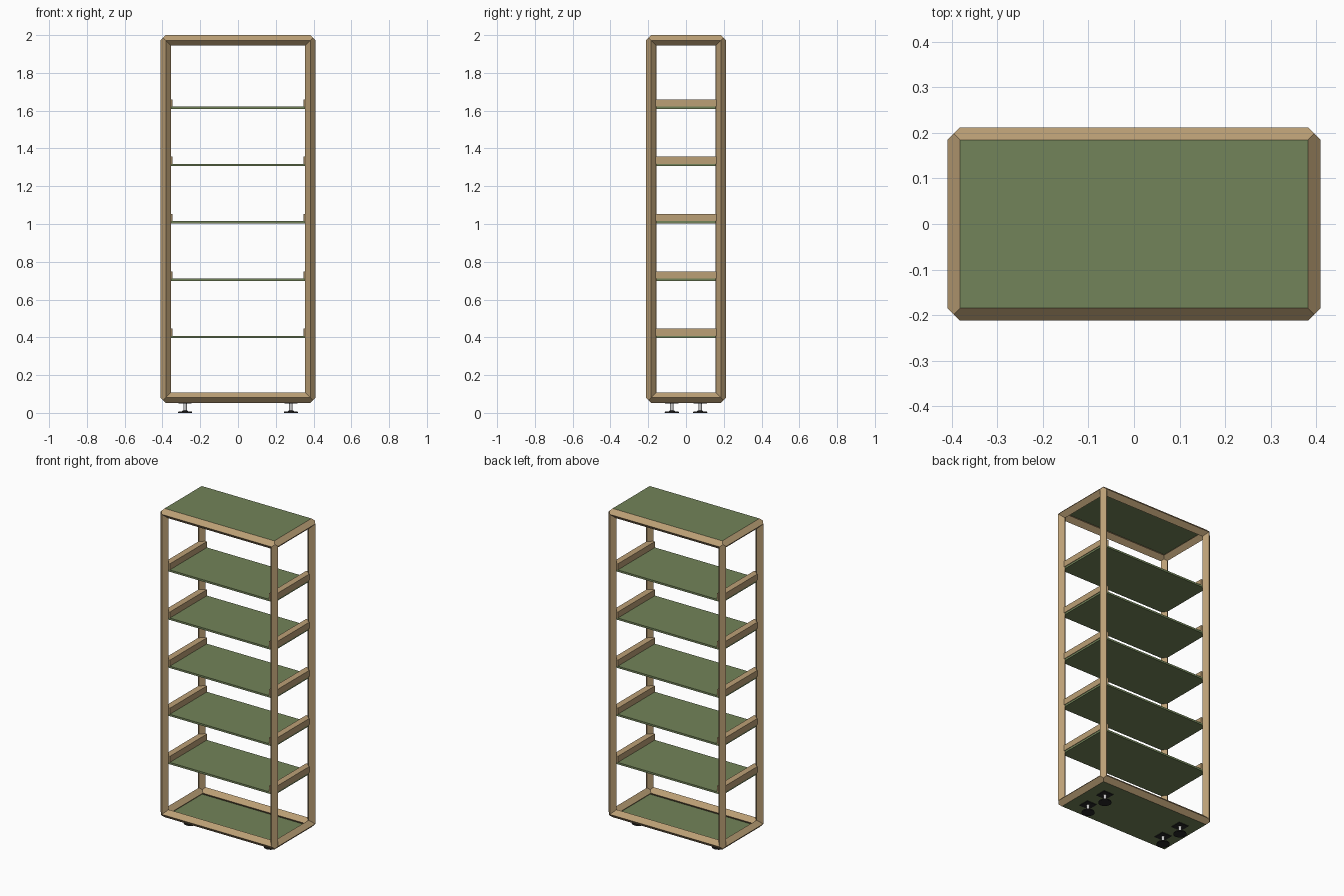
import bpy, bmesh
from mathutils import Vector

if "Cube" in bpy.data.objects:
    bpy.data.objects.remove(bpy.data.objects["Cube"])

def material(name, rgb):
    m = bpy.data.materials.new(name)
    m.diffuse_color = (*rgb, 1)
    m.use_nodes = True
    m.node_tree.nodes["Principled BSDF"].inputs["Base Color"].default_value = m.diffuse_color
    return m

wood = material("wood", (0.50, 0.35, 0.18))
green = material("green_panel", (0.17, 0.23, 0.10))
black = material("black_plastic", (0.02, 0.02, 0.02))

CX, CY, R = 0.3825, 0.185, 0.0275      # bar centre lines and bar half width
ZB, ZT = 0.0805, 1.9725
T = 0.01                               # panel thickness

def hull(name, points, mat=None):
    bm = bmesh.new()
    for p in points:
        bm.verts.new(p)
    res = bmesh.ops.convex_hull(bm, input=bm.verts[:])
    bmesh.ops.dissolve_limit(bm, angle_limit=0.01, verts=bm.verts[:], edges=bm.edges[:])
    bmesh.ops.recalc_face_normals(bm, faces=bm.faces[:])
    me = bpy.data.meshes.new(name)
    bm.to_mesh(me)
    bm.free()
    ob = bpy.data.objects.new(name, me)
    bpy.context.collection.objects.link(ob)
    if mat:
        me.materials.append(mat)
    return ob

def box(name, lo, hi, mat=None):
    return hull(name, [(x, y, z) for x in (lo[0], hi[0])
                       for y in (lo[1], hi[1]) for z in (lo[2], hi[2])], mat)

def diamond_bar(name, a, b, axis):
    pts = []
    for end in (a, b):
        for k in range(3):
            if k != axis:
                for s in (-R, R):
                    p = Vector(end)
                    p[k] += s
                    pts.append(p)
    return hull(name, pts, wood)

def cylinder(name, loc, r1, r2, depth, mat=None):
    bpy.ops.mesh.primitive_cone_add(vertices=32, radius1=r1, radius2=r2, depth=depth,
                                    location=(loc[0], loc[1], loc[2] + depth / 2))
    ob = bpy.context.object
    ob.name = name
    bpy.ops.object.shade_smooth_by_angle()
    if mat:
        ob.data.materials.append(mat)

# Outer frame: posts, rails and pointed corner joints
for s in (-1, 1):
    for t in (-1, 1):
        diamond_bar("post", (s * CX, t * CY, ZB), (s * CX, t * CY, ZT), 2)
    for z in (ZB, ZT):
        diamond_bar("long_rail", (-CX, s * CY, z), (CX, s * CY, z), 0)
        diamond_bar("side_rail", (s * CX, -CY, z), (s * CX, CY, z), 1)
        for t in (-1, 1):
            u = 1 if z == ZT else -1
            c = Vector((s * CX, t * CY, z))
            offs = [(0, 0, 0), (R, 0, 0), (0, R, 0), (0, 0, R), (R / 2, R / 2, R / 2)]
            hull("corner_joint", [c + Vector((a * s, b * t, d * u)) for a, b, d in offs], wood)

# Top and bottom panels, flush with the bar ridges
box("top_panel", (-CX, -CY, ZT + R - T), (CX, CY, ZT + R), green)
box("bottom_panel", (-CX, -CY, ZB - R), (CX, CY, ZB - R + T), green)

# Shelves with a square wooden rail at each end
for i in range(5):
    z = 0.396 + i * 0.3035
    box("shelf", (-CX, -CY, z), (CX, CY, z + 0.012), green)
    for s in (-1, 1):
        xs = sorted((s * 0.346, s * 0.386))
        box("shelf_rail", (xs[0], -CY, z + 0.012), (xs[1], CY, z + 0.05), wood)

# Levelling feet
for x in (-0.28, 0.28):
    for y in (-0.075, 0.075):
        cylinder("foot_disc", (x, y, 0), 0.038, 0.036, 0.007, black)
        cylinder("foot_hub", (x, y, 0.007), 0.018, 0.011, 0.006, black)
        cylinder("foot_stem", (x, y, 0.01), 0.009, 0.009, 0.045)
        box("foot_plate", (x - 0.035, y - 0.035, 0.050), (x + 0.035, y + 0.035, 0.054), black)
